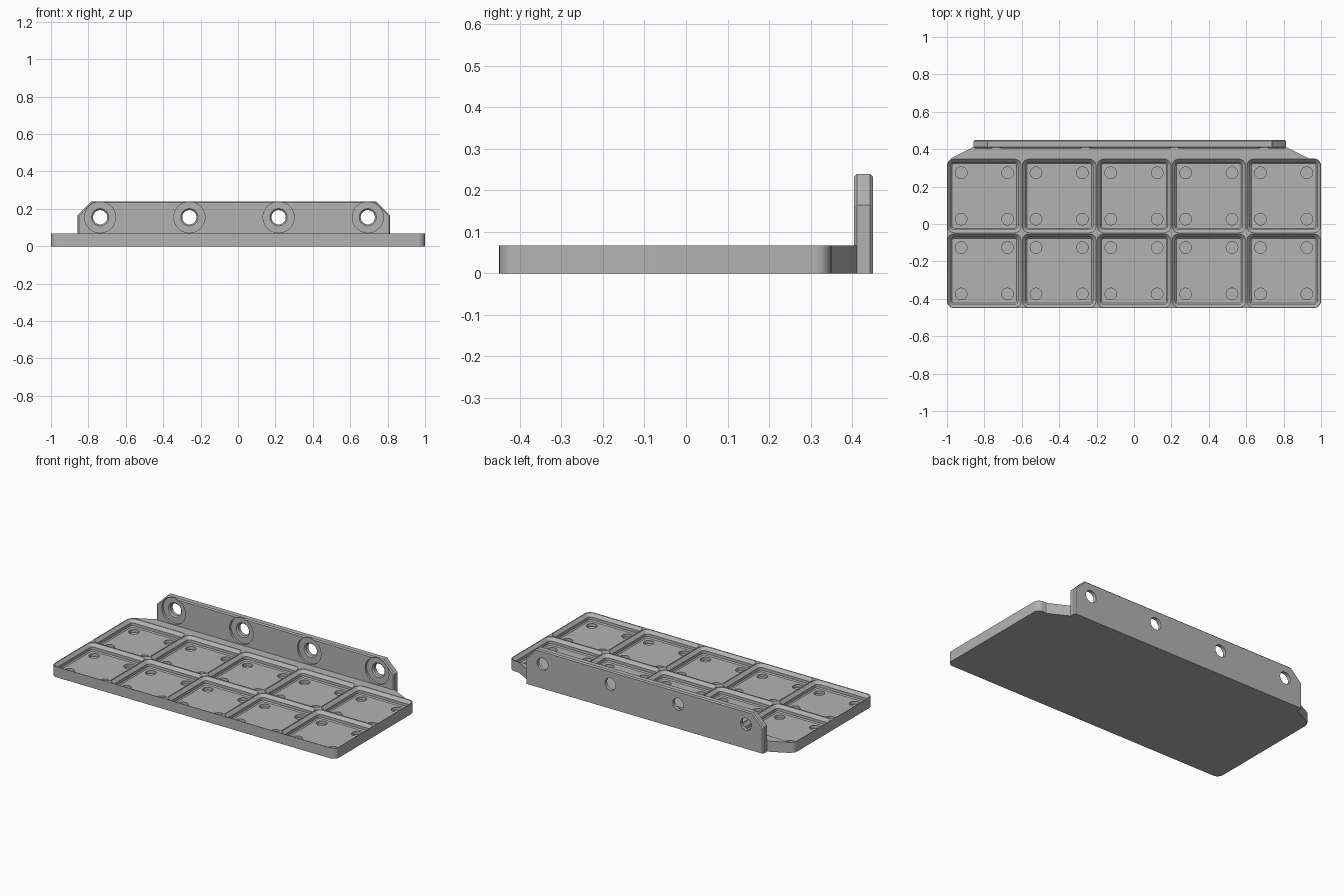
import bpy, bmesh, math
from mathutils import Matrix

cube = bpy.data.objects.get("Cube")
if cube:
    bpy.data.objects.remove(cube)

grey = bpy.data.materials.new("plain_grey")
grey.use_nodes = True
colour = (0.45, 0.45, 0.45, 1)
grey.diffuse_color = colour
grey.node_tree.nodes["Principled BSDF"].inputs["Base Color"].default_value = colour

CELL, TOP, YC = 0.4, 0.067, -0.05      # cell size, plate height, plate centre in y
WALL_Y0, WALL_Y1 = 0.405, 0.45


def finish(name, bm):
    bmesh.ops.recalc_face_normals(bm, faces=bm.faces)
    mesh = bpy.data.meshes.new(name)
    bm.to_mesh(mesh)
    bm.free()
    mesh.materials.append(grey)
    obj = bpy.data.objects.new(name, mesh)
    bpy.context.collection.objects.link(obj)
    return obj


def rounded_rect(cx, cy, hx, hy, r, steps=6):
    pts = []
    for q, (sx, sy) in enumerate([(1, 1), (-1, 1), (-1, -1), (1, -1)]):
        for i in range(steps + 1):
            a = (q + i / steps) * math.pi / 2
            pts.append((cx + sx * (hx - r) + r * math.cos(a),
                        cy + sy * (hy - r) + r * math.sin(a)))
    return pts


def loft(bm, rings):
    """Closed solid through rings of (outline, height)."""
    rows = [[bm.verts.new((x, y, z)) for x, y in pts] for pts, z in rings]
    n = len(rows[0])
    for a, b in zip(rows, rows[1:]):
        for i in range(n):
            j = (i + 1) % n
            bm.faces.new((a[i], a[j], b[j], b[i]))
    bm.faces.new(rows[0][::-1])
    bm.faces.new(rows[-1])


def circle(cx, cy, r, n=32):
    return [(cx + r * math.cos(2 * math.pi * i / n),
             cy + r * math.sin(2 * math.pi * i / n)) for i in range(n)]


def cut(target, cutter):
    mod = target.modifiers.new(cutter.name, "BOOLEAN")
    mod.operation, mod.solver, mod.object = "DIFFERENCE", "EXACT", cutter
    cutter.hide_render = True
    cutter.hide_set(True)


# Tray base with rounded corners
bm = bmesh.new()
outline = rounded_rect(0, YC, 2.5 * CELL, CELL, 0.038)
loft(bm, [(outline, 0), (outline, TOP)])
base = finish("grid_base", bm)

# Stepped pockets and round magnet recesses
pockets, magnets = bmesh.new(), bmesh.new()
profile = [(0.027, 0.0225), (0.0205, 0.029), (0.0205, 0.0465), (0.003, TOP - 0.002), (0.003, 0.09)]
for col in range(5):
    for row in range(2):
        cx, cy = (col - 2) * CELL, YC + (row - 0.5) * CELL
        loft(pockets, [(rounded_rect(cx, cy, CELL / 2 - d, CELL / 2 - d, 0.039 - d), z)
                       for d, z in profile])
        for sx in (-1, 1):
            for sy in (-1, 1):
                ring = circle(cx + sx * 0.124, cy + sy * 0.124, 0.031)
                loft(magnets, [(ring, 0.004), (ring, 0.04)])
cut(base, finish("pocket_cutter", pockets))
cut(base, finish("magnet_cutter", magnets))

# Tapered strip joining the tray to the wall flange
bm = bmesh.new()
strip = [(-0.985, 0.3475), (0.94, 0.3475), (0.813, 0.412), (-0.858, 0.412)]
loft(bm, [(strip, 0), (strip, TOP)])
finish("joining_strip", bm)

# Upright flange: chamfered outline, edges bevelled except at the bottom
bm = bmesh.new()
shape = [(-0.858, 0), (0.813, 0), (0.813, 0.165), (0.738, 0.24), (-0.783, 0.24), (-0.858, 0.165)]
loft(bm, [(shape, -WALL_Y1), (shape, -WALL_Y0)])
to_upright = Matrix.Rotation(math.pi / 2, 4, "X")     # local z becomes -y
bm.transform(to_upright)
rim = [e for e in bm.edges
       if abs(e.verts[0].co.y - e.verts[1].co.y) < 0.001
       and max(v.co.z for v in e.verts) > 0.01]
bmesh.ops.bevel(bm, geom=rim, offset=0.007, segments=1, affect="EDGES")
flange = finish("wall_flange", bm)

# Screw holes with a wide shallow recess and a small countersink in front
bm = bmesh.new()
screw = [(0.038, -0.5), (0.038, -0.428), (0.046, -0.42), (0.083, -0.42), (0.083, -0.38)]
for i in range(4):
    x = -0.737 + i * 0.477
    loft(bm, [(circle(x, 0.155, r, 48), z) for r, z in screw])
bm.transform(to_upright)
cut(flange, finish("screw_cutter", bm))

# Smooth the rounded parts while keeping the corners crisp
for obj in (base, flange):
    bpy.ops.object.select_all(action="DESELECT")
    obj.select_set(True)
    bpy.context.view_layer.objects.active = obj
    for mod in list(obj.modifiers):
        bpy.ops.object.modifier_apply(modifier=mod.name)
    bpy.ops.object.shade_smooth_by_angle(angle=math.radians(25))
